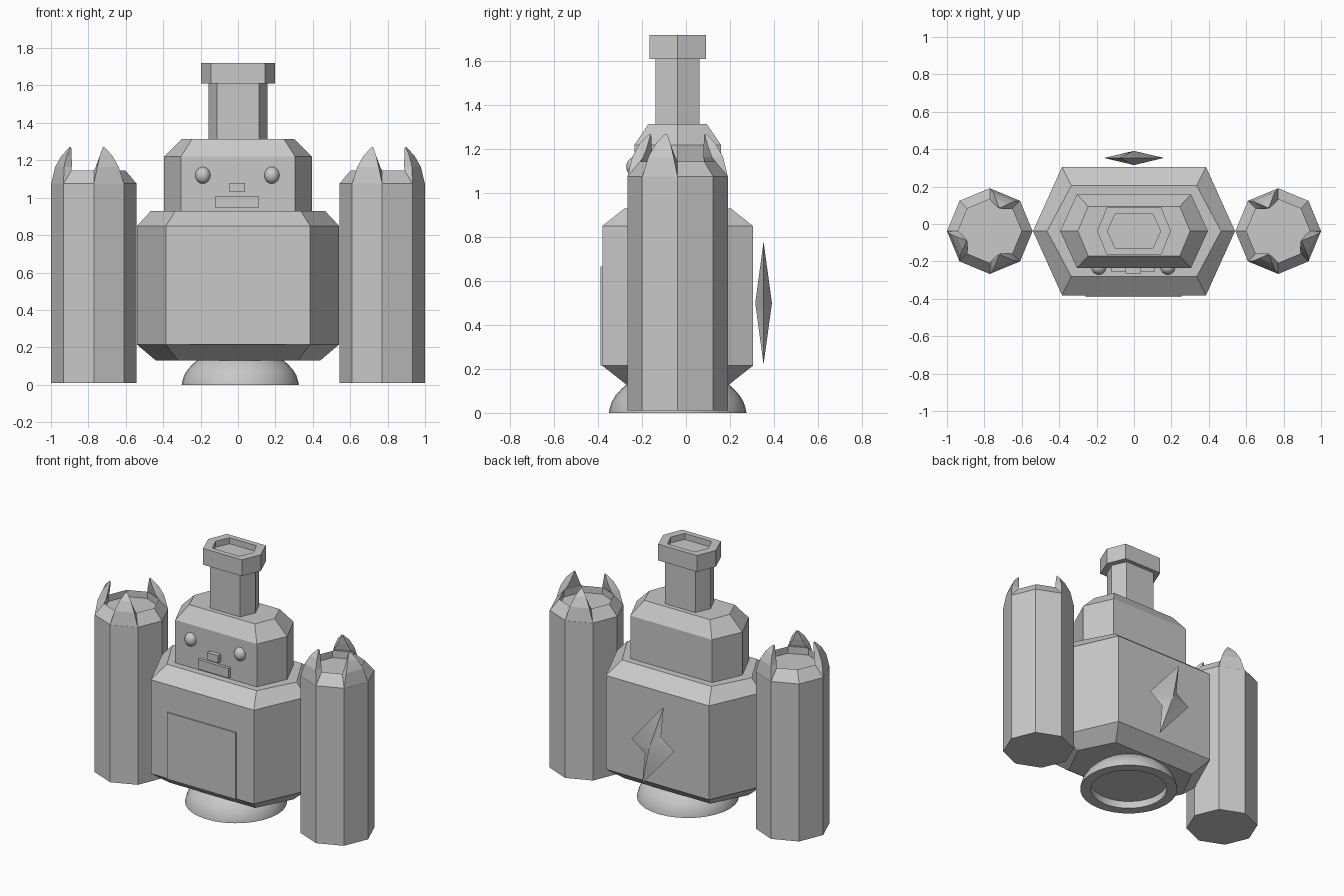
import bpy, bmesh
from math import sin, cos, pi, radians
from mathutils import Vector

cube = bpy.data.objects.get("Cube")
if cube:
    bpy.data.objects.remove(cube, do_unlink=True)

CY = -0.038  # depth centre of the figure

grey = bpy.data.materials.new("plain_grey")
grey.use_nodes = True
GREY = (0.58, 0.58, 0.58, 1)
grey.diffuse_color = GREY
grey.node_tree.nodes["Principled BSDF"].inputs["Base Color"].default_value = GREY


def finish(name, bm, smooth_angle=None):
    bmesh.ops.recalc_face_normals(bm, faces=bm.faces[:])
    mesh = bpy.data.meshes.new(name)
    bm.to_mesh(mesh)
    bm.free()
    obj = bpy.data.objects.new(name, mesh)
    bpy.context.collection.objects.link(obj)
    mesh.materials.append(grey)
    if smooth_angle:
        bpy.ops.object.select_all(action='DESELECT')
        obj.select_set(True)
        bpy.context.view_layer.objects.active = obj
        bpy.ops.object.shade_smooth_by_angle(angle=radians(smooth_angle))
    return obj


def add_loft(bm, rings):
    """Skin a list of point rings and close both ends."""
    rows = [[bm.verts.new(p) for p in ring] for ring in rings]
    n = len(rows[0])
    for a, b in zip(rows, rows[1:]):
        for i in range(n):
            j = (i + 1) % n
            bm.faces.new((a[i], a[j], b[j], b[i]))
    bm.faces.new(rows[0][::-1])
    bm.faces.new(rows[-1])


def hexagon(z, tip, flat, depth):
    outline = [(tip, 0), (flat, depth), (-flat, depth),
               (-tip, 0), (-flat, -depth), (flat, -depth)]
    return [Vector((x, y + CY, z)) for x, y in outline]


def circle(z, r, n, cx=0.0):
    return [Vector((cx + r * cos(2 * pi * i / n), CY + r * sin(2 * pi * i / n), z))
            for i in range(n)]


def loft(name, rings, smooth_angle=None):
    bm = bmesh.new()
    add_loft(bm, rings)
    return finish(name, bm, smooth_angle)


def box(name, x0, x1, y0, y1, z0, z1):
    return loft(name, [[Vector((x0, y0, z)), Vector((x1, y0, z)),
                        Vector((x1, y1, z)), Vector((x0, y1, z))] for z in (z0, z1)])


# Six-sided body, head, neck and hollow cap
loft("body", [hexagon(0.13, 0.44, 0.32, 0.235), hexagon(0.215, 0.54, 0.385, 0.343),
              hexagon(0.85, 0.54, 0.385, 0.343), hexagon(0.93, 0.465, 0.335, 0.243)])
loft("head", [hexagon(0.92, 0.395, 0.305, 0.197), hexagon(1.22, 0.395, 0.305, 0.197),
              hexagon(1.315, 0.3, 0.245, 0.132)])
loft("neck", [hexagon(1.3, 0.157, 0.113, 0.1), hexagon(1.62, 0.157, 0.113, 0.1)])
loft("neck_cap", [hexagon(1.61, 0.197, 0.145, 0.128), hexagon(1.72, 0.197, 0.145, 0.128),
                  hexagon(1.72, 0.142, 0.1, 0.092), hexagon(1.68, 0.142, 0.1, 0.092)])

# Round foot with a recess underneath
foot = [(0.05, 0.245), (0, 0.245), (0, 0.313), (0.015, 0.311), (0.05, 0.3),
        (0.08, 0.282), (0.11, 0.255), (0.135, 0.225)]
loft("foot", [circle(z, r, 32, 0.012) for z, r in foot], 35)

# Chest plate, mouth and nose
box("chest_plate", -0.26, 0.255, -0.389, -0.37, 0.215, 0.665)
box("mouth", -0.12, 0.11, -0.256, -0.2, 0.945, 1.01)
box("nose", -0.045, 0.037, -0.264, -0.2, 1.03, 1.08)

# Eyes
for side, x in (("right", -0.188), ("left", 0.181)):
    bm = bmesh.new()
    bmesh.ops.create_uvsphere(bm, u_segments=16, v_segments=10, radius=1)
    for v in bm.verts:
        v.co = Vector((x + v.co.x * 0.041, -0.232 + v.co.y * 0.04, 1.12 + v.co.z * 0.045))
    finish(side + "_eye", bm, 35)

# Eight-sided arms, each with a hollow end and three hooked claws
# Claw section: outer radius and height, inner radius and height, half width
CLAW = [(0.211, 1.075, 0.157, 1.145, 0.087, 0.065),
        (0.198, 1.165, 0.148, 1.165, 0.062, 0.05),
        (0.172, 1.225, 0.14, 1.205, 0.036, 0.03),
        (0.138, 1.27, 0.132, 1.265, 0.005, 0.004)]
for side, s in (("left", 1), ("right", -1)):
    cx = s * 0.771
    loft(side + "_arm", [circle(0.01, 0.229, 8, cx), circle(1.075, 0.229, 8, cx),
                         circle(1.145, 0.17, 8, cx), circle(1.1, 0.17, 8, cx)])
    bm = bmesh.new()
    for angle in (-22.5, 112.5, 247.5):
        a = radians(angle)
        out = Vector((s * cos(a), sin(a), 0))
        across = Vector((-s * sin(a), cos(a), 0))
        rings = []
        for ro, zo, ri, zi, wo, wi in CLAW:
            rings.append([Vector((cx, CY, z)) + out * r + across * w
                          for r, z, w in ((ro, zo, -wo), (ro, zo, wo),
                                          (ri, zi, wi), (ri, zi, -wi))])
        add_loft(bm, rings)
    finish(side + "_claws", bm)

# Lightning-shaped key floating behind the back
half = [(-0.08, 0.28), (0.16, 0.0), (0.06, -0.07)]
outline = half + [(-x, -z) for x, z in half]
bm = bmesh.new()
rim = [bm.verts.new((x, 0.353, 0.5 + z)) for x, z in outline]
for y in (0.315, 0.391):
    apex = bm.verts.new((0, y, 0.5))
    for i in range(6):
        bm.faces.new((rim[i], rim[(i + 1) % 6], apex))
finish("back_bolt", bm, 45)
